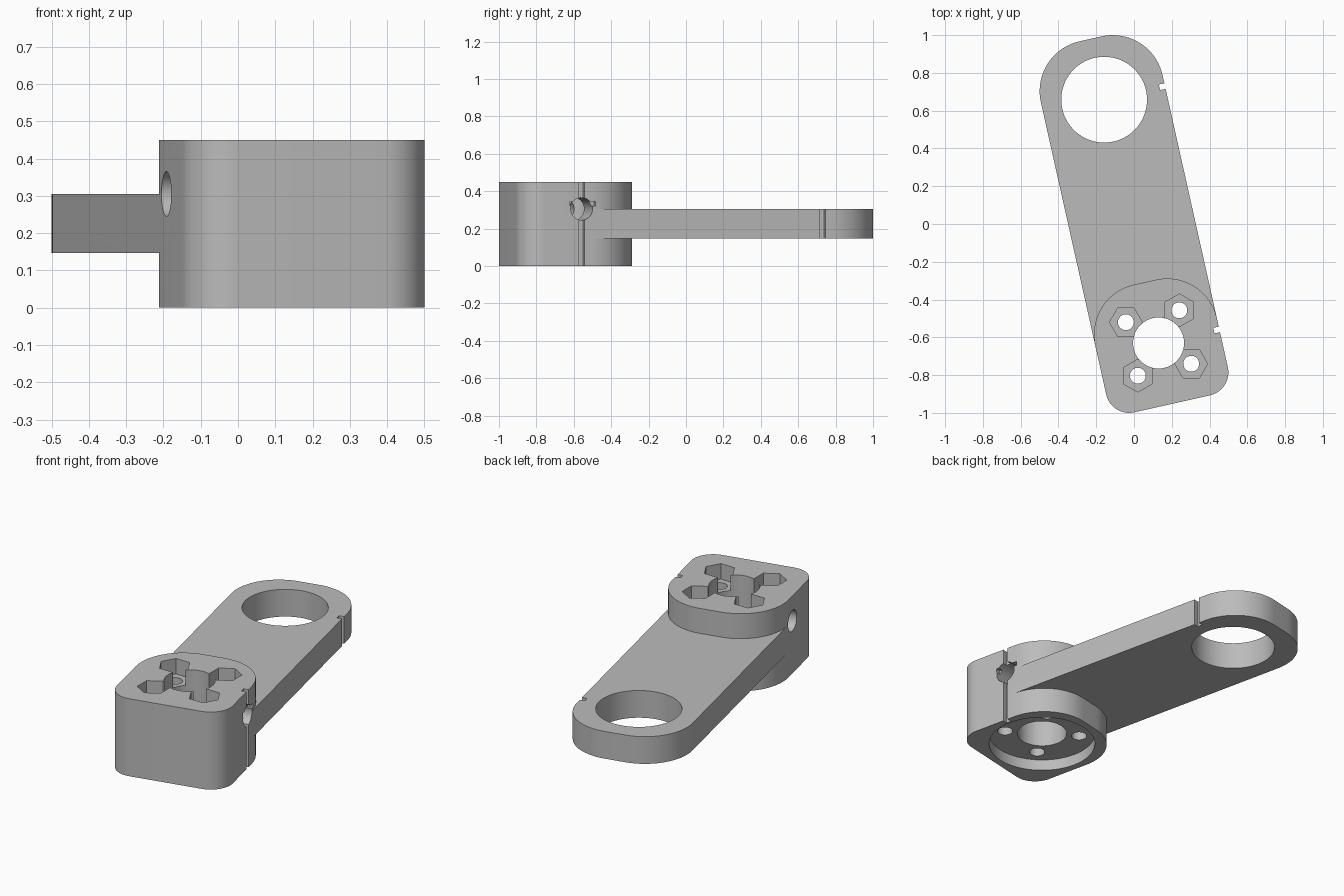
import bpy, bmesh, math
from mathutils import Matrix

cube = bpy.data.objects.get("Cube")
if cube:
    bpy.data.objects.remove(cube, do_unlink=True)

TILT = math.radians(12.6)
PLACE = Matrix.Translation((0.13, -0.63, 0)) @ Matrix.Rotation(TILT, 4, 'Z')
W = 0.33            # half width of arm and hub
REACH = 1.32        # hub centre to ring centre
TOP, ARM_LOW, ARM_HIGH = 0.45, 0.147, 0.305

grey = bpy.data.materials.new("light_grey")
grey.use_nodes = True
grey.diffuse_color = (0.5, 0.5, 0.5, 1)
grey.node_tree.nodes["Principled BSDF"].inputs["Base Color"].default_value = (0.5, 0.5, 0.5, 1)


def prism(name, outline, low, high):
    """Extrude a flat outline between two heights."""
    bm = bmesh.new()
    face = bm.faces.new([bm.verts.new((x, y, low)) for x, y in outline])
    side = bmesh.ops.extrude_face_region(bm, geom=[face])
    verts = [v for v in side["geom"] if isinstance(v, bmesh.types.BMVert)]
    bmesh.ops.translate(bm, verts=verts, vec=(0, 0, high - low))
    bmesh.ops.recalc_face_normals(bm, faces=bm.faces)
    mesh = bpy.data.meshes.new(name)
    bm.to_mesh(mesh)
    bm.free()
    mesh.materials.append(grey)
    obj = bpy.data.objects.new(name, mesh)
    bpy.context.collection.objects.link(obj)
    return obj


def rounded(y0, y1, front_r, back_r, steps=20):
    """Rectangle with its own corner radius at the front and the back."""
    pts = []
    for i, (sx, y, sy, r) in enumerate(((1, y1, 1, back_r), (-1, y1, 1, back_r),
                                        (-1, y0, -1, front_r), (1, y0, -1, front_r))):
        if r == 0:
            pts.append((sx * W, y))
            continue
        for s in range(steps + 1):
            a = (i + s / steps) * math.pi / 2
            pts.append((sx * (W - r) + r * math.cos(a), y - sy * r + r * math.sin(a)))
    return pts


def ngon(x, y, r, sides=64, turn=0):
    return [(x + r * math.cos(turn + 2 * math.pi * i / sides),
             y + r * math.sin(turn + 2 * math.pi * i / sides)) for i in range(sides)]


def box(x0, x1, y0, y1):
    return [(x0, y0), (x1, y0), (x1, y1), (x0, y1)]


def combine(target, tool, operation):
    mod = target.modifiers.new("shape", 'BOOLEAN')
    mod.operation, mod.solver, mod.object = operation, 'EXACT', tool
    bpy.context.view_layer.update()
    bpy.context.view_layer.objects.active = target
    bpy.ops.object.modifier_apply(modifier=mod.name)
    bpy.data.objects.remove(tool, do_unlink=True)


def cut(outline, low, high):
    combine(body, prism("cutter", outline, low, high), 'DIFFERENCE')


# Hub block and flat arm
body = prism("clamp_arm", rounded(-W, W, 0.125, 0.27), 0, TOP)
arm = prism("arm", rounded(0.02, REACH + W, 0, 0.27), ARM_LOW, ARM_HIGH)
combine(body, arm, 'UNION')

# Ring hole, hub bore and underside recess
cut(ngon(0, REACH, 0.227, 96), -0.1, 1)
cut(ngon(0, 0, 0.135), -0.1, 1)
cut(ngon(0, 0, 0.29, 96), -0.1, 0.065)

# Bolt holes with hexagonal nut pockets
for k in range(4):
    a = math.radians(45 + 90 * k)
    x, y = 0.205 * math.cos(a), 0.205 * math.sin(a)
    cut(ngon(x, y, 0.042, 32), -0.1, 1)
    cut(ngon(x, y, 0.0866, 6, a + math.radians(32.4)), TOP - 0.09, 1)

# Cross hole through the hub
pin = prism("cutter", ngon(0, 0, 0.06, 48), -0.5, 0.5)
pin.data.transform(Matrix.Translation((0, 0, 0.305)) @ Matrix.Rotation(math.pi / 2, 4, 'Y'))
combine(body, pin, 'DIFFERENCE')

# Edge grooves and the small side slot
for y in (0, REACH):
    cut(box(W - 0.03, W + 0.1, y - 0.015, y + 0.015), -0.1, 1)
cut(box(W - 0.03, W + 0.1, -0.063, 0.075), 0.32, 0.345)

# Final placement and shading
body.data.transform(PLACE)
bpy.ops.object.select_all(action='DESELECT')
body.select_set(True)
bpy.context.view_layer.objects.active = body
bpy.ops.object.shade_smooth_by_angle(angle=math.radians(30))
